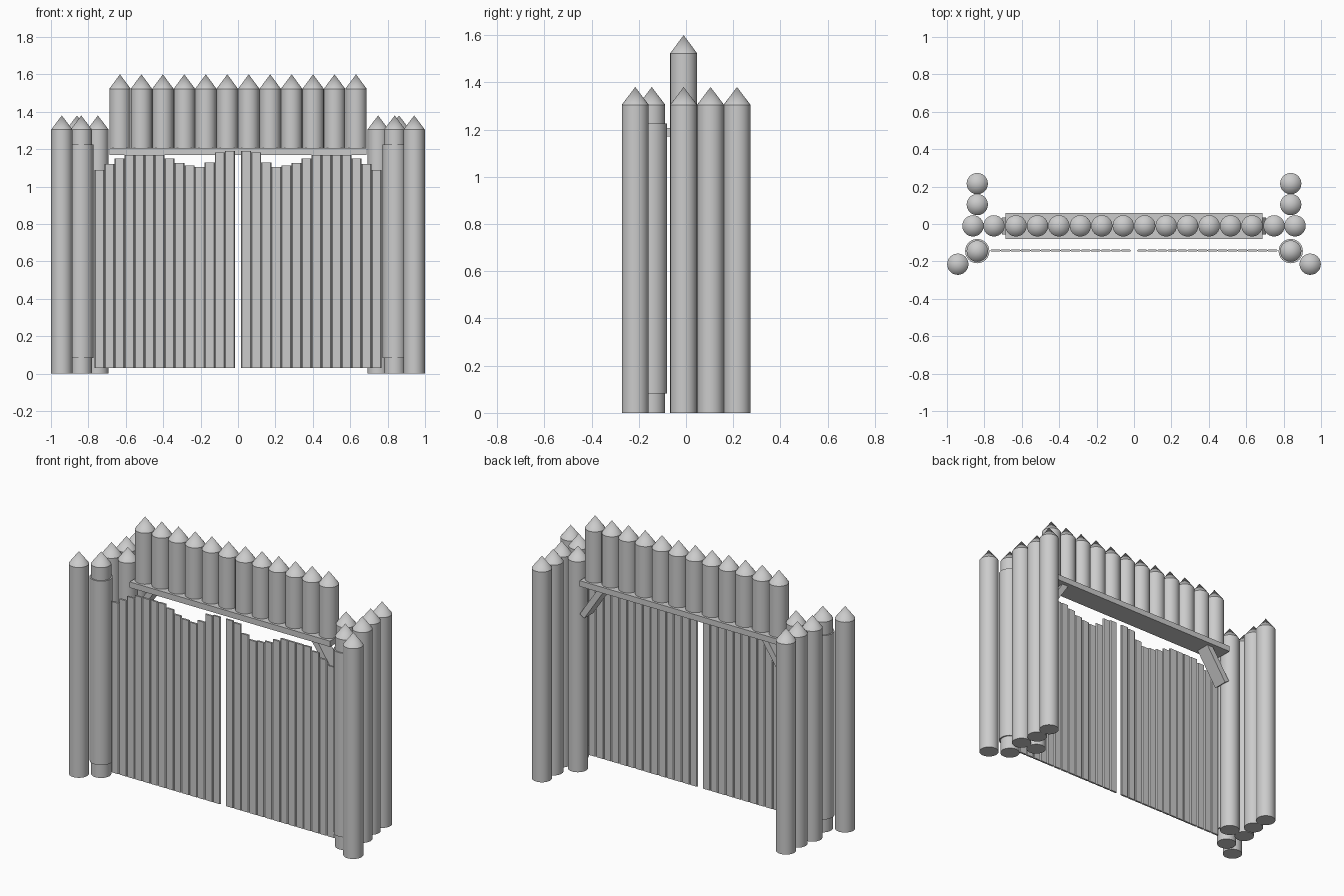
import bpy, bmesh, math

if "Cube" in bpy.data.objects:
    bpy.data.objects.remove(bpy.data.objects["Cube"])

R = 0.057      # log radius
SIDES = 24


def make_object(name, bm, smooth=False):
    bmesh.ops.recalc_face_normals(bm, faces=bm.faces)
    mesh = bpy.data.meshes.new(name)
    bm.to_mesh(mesh)
    bm.free()
    ob = bpy.data.objects.new(name, mesh)
    bpy.context.collection.objects.link(ob)
    if smooth:
        bpy.ops.object.select_all(action='DESELECT')
        bpy.context.view_layer.objects.active = ob
        ob.select_set(True)
        bpy.ops.object.shade_smooth_by_angle(angle=math.radians(35))
    return ob


def lathe(name, x, y, rings, tip=None):
    """Round log from (radius, z) rings, closed flat below and by a tip or cap above."""
    bm = bmesh.new()
    loops = [[bm.verts.new((x + r * math.cos(2 * math.pi * i / SIDES),
                            y + r * math.sin(2 * math.pi * i / SIDES), z))
              for i in range(SIDES)] for r, z in rings]
    bm.faces.new(loops[0][::-1])
    for a, b in zip(loops, loops[1:]):
        for i in range(SIDES):
            j = (i + 1) % SIDES
            bm.faces.new((a[i], a[j], b[j], b[i]))
    if tip is None:
        bm.faces.new(loops[-1])
    else:
        t = bm.verts.new((x, y, tip))
        for i in range(SIDES):
            bm.faces.new((loops[-1][i], loops[-1][(i + 1) % SIDES], t))
    return make_object(name, bm, smooth=True)


def prism(bm, base, offset):
    """Extrude a closed outline by an offset vector."""
    a = [bm.verts.new(p) for p in base]
    b = [bm.verts.new([p[k] + offset[k] for k in range(3)]) for p in base]
    bm.faces.new(a)
    bm.faces.new(b[::-1])
    for i in range(len(a)):
        j = (i + 1) % len(a)
        bm.faces.new((a[i], b[i], b[j], a[j]))


POSTS = [(0.942, -0.215), (0.838, -0.145), (0.861, -0.01),
         (0.749, -0.01), (0.838, 0.104), (0.838, 0.216)]
# plank tops from the hinge side to the middle
TOPS = [1.09, 1.12, 1.15, 1.17, 1.17, 1.17, 1.17,
        1.15, 1.125, 1.112, 1.105, 1.13, 1.183, 1.19]
INNER, OUTER, GATE_Y = 0.017, 0.768, -0.142

for s, side in ((-1, "left"), (1, "right")):
    # pointed wall posts
    for i, (x, y) in enumerate(POSTS):
        lathe(f"{side}_post_{i + 1}", s * x, y, [(R, 0), (R, 1.305)], 1.38)
    # hinge sleeve round the gate post
    lathe(f"{side}_hinge_sleeve", s * 0.838, -0.145, [(0.065, 0.083), (0.065, 1.225)])

    # gate leaf of chamfered planks
    bm = bmesh.new()
    w = (OUTER - INNER) / len(TOPS)
    h, e = w / 2, w / 2 - 0.005
    section = [(-h, -0.001), (-e, -0.006), (e, -0.006), (h, -0.001),
               (h, 0.001), (e, 0.006), (-e, 0.006), (-h, 0.001)]
    for i, top in enumerate(TOPS):
        cx = s * (OUTER - (i + 0.5) * w)
        prism(bm, [(cx + px, GATE_Y + py, 0.03) for px, py in section], (0, 0, top - 0.03))
    make_object(f"{side}_gate_leaf", bm)

    # slanted brace under the lintel
    bm = bmesh.new()
    x0, z0, x1, z1, t = 0.55, 1.185, 0.69, 0.975, 0.018
    length = math.hypot(x1 - x0, z1 - z0)
    nx, nz = -(z1 - z0) / length * t, (x1 - x0) / length * t
    outline = [(x0 + nx, z0 + nz), (x1 + nx, z1 + nz), (x1 - nx, z1 - nz), (x0 - nx, z0 - nz)]
    prism(bm, [(s * x, -0.055, z) for x, z in outline], (0, 0.09, 0))
    make_object(f"{side}_brace", bm)

# lintel beam
bm = bmesh.new()
prism(bm, [(-0.688, -0.08, 1.17), (0.688, -0.08, 1.17),
           (0.688, 0.06, 1.17), (-0.688, 0.06, 1.17)], (0, 0, 0.036))
make_object("lintel_beam", bm)

# row of pointed logs on the lintel
for i in range(12):
    lathe(f"top_log_{i + 1}", -0.631 + i * 1.262 / 11, -0.01, [(R, 1.2), (R, 1.523)], 1.60)
